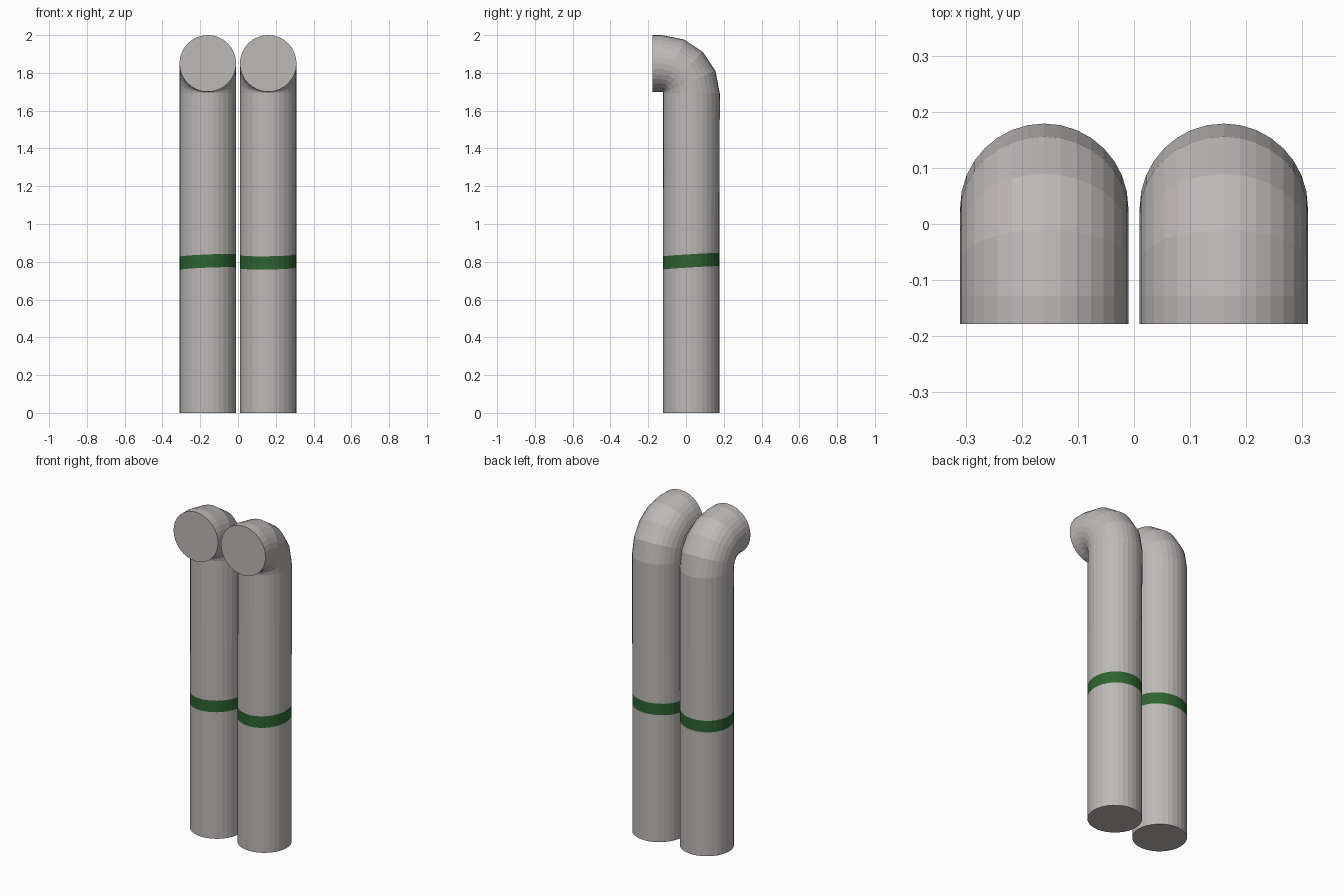
import bpy, bmesh, math
from mathutils import Vector

if "Cube" in bpy.data.objects:
    bpy.data.objects.remove(bpy.data.objects["Cube"])

SIDES, R = 32, 0.15
Y0 = 0.027                      # axis of the upright pipe
BEND_Y, BEND_Z, BEND_R = -0.128, 1.693, 0.157


def material(name, rgb):
    m = bpy.data.materials.new(name)
    m.diffuse_color = (*rgb, 1)
    m.use_nodes = True
    m.node_tree.nodes["Principled BSDF"].inputs["Base Color"].default_value = m.diffuse_color
    return m


grey = material("warm grey", (0.51, 0.48, 0.47))
green = material("dark green", (0.027, 0.125, 0.03))


def pipe(name, x, band_z, tilt_x, tilt_y):
    """Sweep a circle up and round the elbow; rings 1-2 are the tilted band."""
    # path stations: y, z, elbow angle, tilted ring or not
    stations = [(Y0, 0, 0, False),
                (Y0, band_z - 0.035, 0, True),
                (Y0, band_z + 0.035, 0, True)]
    for i in range(5):
        a = math.radians(22.5 * i)
        stations.append((BEND_Y + BEND_R * math.cos(a),
                         BEND_Z + BEND_R * math.sin(a), a, False))
    stations.append((-0.178, 1.85, math.pi / 2, False))

    bm = bmesh.new()
    rings = []
    for y, z, a, tilted in stations:
        ring = []
        for k in range(SIDES):
            t = 2 * math.pi * k / SIDES
            u, v = R * math.cos(t), R * math.sin(t)
            dz = tilt_x * u + tilt_y * v if tilted else 0
            ring.append(bm.verts.new(Vector((x + u, y + v * math.cos(a),
                                             z + v * math.sin(a) + dz))))
        rings.append(ring)
    for i, (lo, hi) in enumerate(zip(rings, rings[1:])):
        for k in range(SIDES):
            n = (k + 1) % SIDES
            f = bm.faces.new((lo[k], lo[n], hi[n], hi[k]))
            f.material_index = 1 if i == 1 else 0
    # flat end caps
    bm.faces.new(rings[0][::-1])
    bm.faces.new(rings[-1])
    bmesh.ops.recalc_face_normals(bm, faces=bm.faces)
    me = bpy.data.meshes.new(name)
    bm.to_mesh(me)
    bm.free()
    me.materials.append(grey)
    me.materials.append(green)
    ob = bpy.data.objects.new(name, me)
    bpy.context.collection.objects.link(ob)


pipe("left_pipe", -0.16, 0.798, 0.04, -0.04)
pipe("right_pipe", 0.16, 0.803, 0.015, 0.06)
